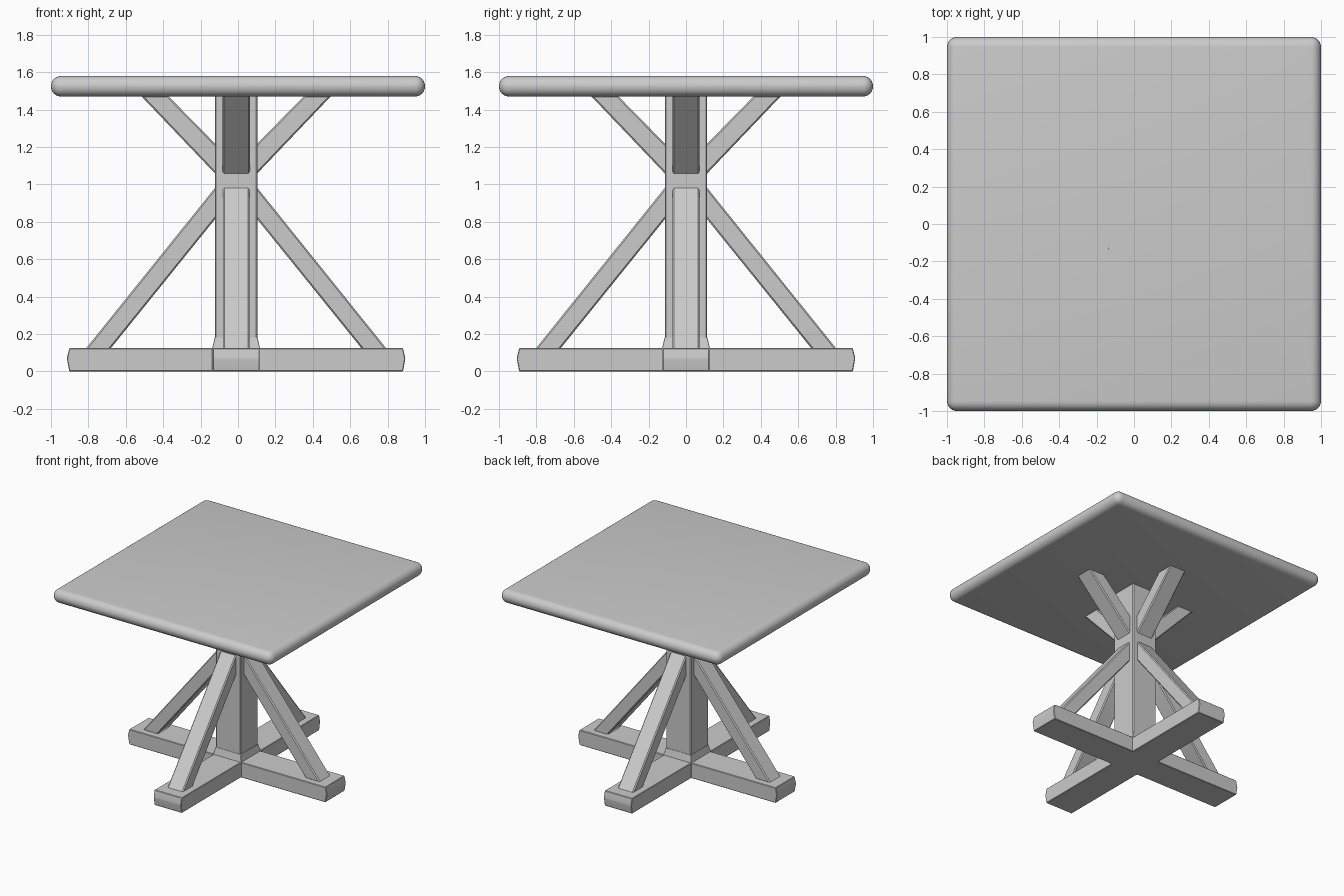
import bpy, bmesh
from math import pi
from mathutils import Matrix

cube = bpy.data.objects.get("Cube")
if cube:
    bpy.data.objects.remove(cube, do_unlink=True)

CENTRE = Matrix.Translation((-0.01, 0, 0))   # pedestal sits slightly off centre

grey = bpy.data.materials.new("plain_grey")
grey.use_nodes = True
grey.diffuse_color = (0.6, 0.6, 0.6, 1)
grey.node_tree.nodes["Principled BSDF"].inputs["Base Color"].default_value = (0.6, 0.6, 0.6, 1)


def finish(name, bm, matrix, bevel, segments=1):
    """Bevel the edges, shade and link the part."""
    bmesh.ops.recalc_face_normals(bm, faces=bm.faces)
    bmesh.ops.bevel(bm, geom=bm.edges[:], offset=bevel, segments=segments,
                    profile=0.5, affect='EDGES')
    mesh = bpy.data.meshes.new(name)
    bm.to_mesh(mesh)
    bm.free()
    obj = bpy.data.objects.new(name, mesh)
    obj.matrix_world = matrix
    mesh.materials.append(grey)
    bpy.context.collection.objects.link(obj)
    bpy.ops.object.select_all(action='DESELECT')
    obj.select_set(True)
    bpy.context.view_layer.objects.active = obj
    bpy.ops.object.shade_smooth_by_angle(angle=pi / 6)
    return obj


def box(name, half, z0, z1, matrix, bevel, segments=1):
    bm = bmesh.new()
    bmesh.ops.create_cube(bm, size=1, matrix=Matrix.Translation((0, 0, (z0 + z1) / 2))
                          @ Matrix.Diagonal((half * 2, half * 2, z1 - z0, 1)))
    return finish(name, bm, matrix, bevel, segments)


def timber(name, profile, width, angle, bevel):
    """Extrude a side profile (radius, height) across its width."""
    bm = bmesh.new()
    face = bm.faces.new([bm.verts.new((r, -width / 2, z)) for r, z in profile])
    new = bmesh.ops.extrude_face_region(bm, geom=[face])["geom"]
    bmesh.ops.translate(bm, vec=(0, width, 0),
                        verts=[v for v in new if isinstance(v, bmesh.types.BMVert)])
    return finish(name, bm, CENTRE @ Matrix.Rotation(angle, 4, 'Z'), bevel)


# Rounded table top
box("table_top", 1.0, 1.47, 1.58, Matrix.Identity(4), 0.054, 6)

# Central post and the hub where the feet cross
box("post", 0.113, 0.05, 1.48, CENTRE, 0.006)
box("foot_hub", 0.128, 0, 0.125, CENTRE, 0.001)

# Tapered collar at the foot of the post
collar = bmesh.new()
bmesh.ops.create_cone(collar, cap_ends=True, segments=4, radius1=0.128 * 2 ** 0.5,
                      radius2=0.114 * 2 ** 0.5, depth=0.06,
                      matrix=Matrix.Translation((0, 0, 0.153)) @ Matrix.Rotation(pi / 4, 4, 'Z'))
finish("post_collar", collar, CENTRE, 0.002)

# Four feet, each with a lower and an upper brace
FOOT = [(0.12, 0), (0.892, 0), (0.905, 0.07), (0.892, 0.125), (0.12, 0.125)]
LOWER = [(0.10, 0.83), (0.675, 0.118), (0.807, 0.118), (0.10, 0.998)]
UPPER = [(0.10, 1.045), (0.51, 1.475), (0.365, 1.475), (0.10, 1.205)]
for i, side in enumerate(("left", "back", "right", "front")):
    angle = i * pi / 2
    timber(side + "_foot", FOOT, 0.25, angle, 0.004)
    timber(side + "_lower_brace", LOWER, 0.142, angle, 0.008)
    timber(side + "_upper_brace", UPPER, 0.146, angle, 0.008)
